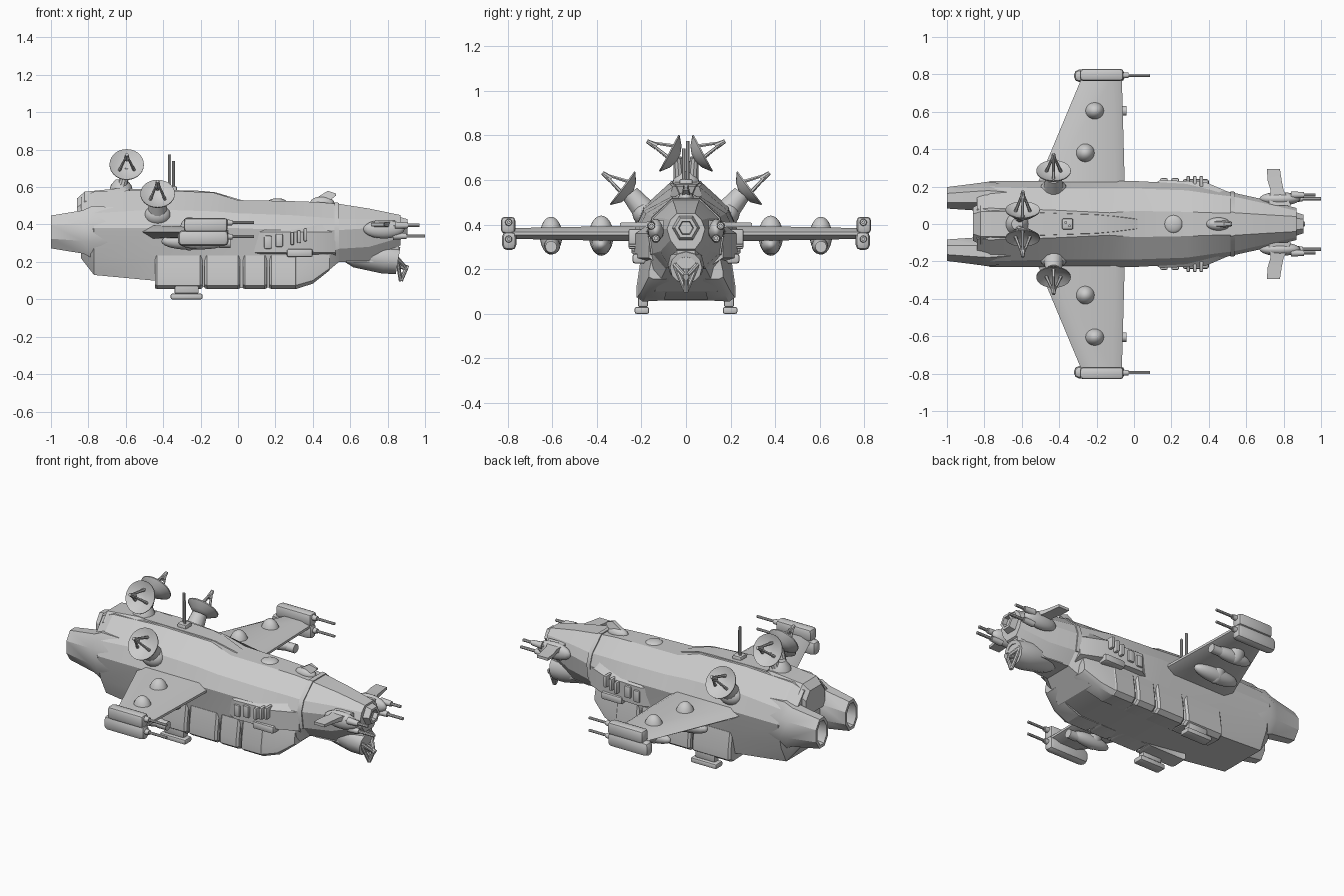
import bpy, bmesh, math
from mathutils import Vector

if "Cube" in bpy.data.objects:
    bpy.data.objects.remove(bpy.data.objects["Cube"])


def finish(name, bm, mirror=False, angle=32):
    bmesh.ops.recalc_face_normals(bm, faces=bm.faces)
    me = bpy.data.meshes.new(name)
    bm.to_mesh(me)
    bm.free()
    me.shade_smooth()
    me.set_sharp_from_angle(angle=math.radians(angle))
    ob = bpy.data.objects.new(name, me)
    bpy.context.collection.objects.link(ob)
    if mirror:
        m = ob.modifiers.new("mirror", 'MIRROR')
        m.use_axis = (False, True, False)
    return ob


def loft(name, rings, mirror=False, angle=32):
    bm = bmesh.new()
    rows = [[bm.verts.new(p) for p in r] for r in rings]
    n = len(rows[0])
    for a, b in zip(rows, rows[1:]):
        for i in range(n):
            j = (i + 1) % n
            bm.faces.new((a[i], a[j], b[j], b[i]))
    bm.faces.new(rows[0])
    bm.faces.new(rows[-1][::-1])
    return finish(name, bm, mirror, angle)


def revolve(name, profile, origin, axis, mirror=False, sides=20):
    """profile: (distance along axis, radius)"""
    q = Vector(axis).to_track_quat('Z', 'Y')
    o = Vector(origin)
    rings = []
    for t, r in profile:
        rings.append([o + q @ Vector((r * math.cos(k), r * math.sin(k), t))
                      for k in [2 * math.pi * i / sides for i in range(sides)]])
    return loft(name, rings, mirror)


def rod(name, a, b, r1, r2=None, mirror=False, sides=8):
    d = Vector(b) - Vector(a)
    return revolve(name, [(0, r1), (d.length, r2 or r1)], a, d, mirror, sides)


def box(name, lo, hi, bevel=0.01, mirror=False):
    bm = bmesh.new()
    bmesh.ops.create_cube(bm, size=1)
    for v in bm.verts:
        v.co = [(l + h) / 2 + c * (h - l) for l, h, c in zip(lo, hi, v.co)]
    if bevel:
        bmesh.ops.bevel(bm, geom=bm.edges[:], offset=bevel, segments=2, affect='EDGES', profile=0.5)
    return finish(name, bm, mirror)


def blob(name, c, s, mirror=False):
    bm = bmesh.new()
    bmesh.ops.create_uvsphere(bm, u_segments=20, v_segments=12, radius=1)
    for v in bm.verts:
        v.co = [a + b * k for a, b, k in zip(c, s, v.co)]
    return finish(name, bm, mirror, 60)


# Main hull: x, then five half-width / height pairs from top to bottom
hull = [
    (-.84, .08, .545, .16, .45, .18, .38, .16, .28, .12, .22),
    (-.77, .085, .575, .20, .46, .23, .38, .20, .23, .15, .13),
    (-.45, .075, .585, .19, .48, .23, .38, .20, .22, .17, .10),
    (-.13, .06, .57, .19, .47, .23, .38, .20, .22, .18, .06),
    (.0, .07, .53, .19, .46, .23, .38, .20, .22, .18, .06),
    (.28, .065, .525, .18, .45, .215, .37, .20, .22, .18, .065),
    (.42, .06, .52, .16, .44, .19, .37, .17, .22, .14, .10),
    (.54, .06, .51, .145, .43, .165, .37, .15, .27, .09, .20),
    (.70, .05, .485, .11, .43, .13, .38, .115, .28, .07, .20),
    (.87, .04, .45, .07, .42, .085, .38, .07, .33, .04, .29),
]
rings = []
for x, *p in hull:
    half = list(zip(p[::2], p[1::2]))
    rings.append([(x, y, z) for y, z in half] + [(x, -y, z) for y, z in reversed(half)])
loft("hull", rings, angle=20)

# Raised tail block, spine and nose collar
loft("tail_block", [[(x, y, z) for y, z in ((-w, .40), (-w, h - .05), (-w * .6, h), (w * .6, h), (w, h - .05), (w, .40))]
                    for x, w, h in ((-.86, .09, .54), (-.82, .11, .575), (-.62, .11, .595), (-.56, .08, .58))])
loft("spine", [[(x, -w, .5), (x, -w * .7, h), (x, w * .7, h), (x, w, .5)]
               for x, w, h in ((-.58, .09, .59), (-.2, .07, .58), (-.12, .06, .572), (.02, .035, .53))])
loft("nose_collar", [[(x, y * s, .37 + (z - .37) * s) for y, z in
                      ((.06, .51), (.145, .43), (.165, .37), (.15, .27), (-.15, .27), (-.165, .37), (-.145, .43), (-.06, .51))]
                     for x, s in ((.515, 1.06), (.54, 1.04))])
revolve("nose_port", [(0, .065), (.045, .05), (.045, .034), (.02, .03)], (.86, 0, .385), (1, 0, 0), sides=6)

# Twin engines with hollow nozzles
eng = []
for x, y, ry, rz in ((-.62, .14, .07, .14), (-.78, .145, .088, .15), (-.83, .145, .08, .125), (-1, .14, .062, .095),
                     (-1, .14, .045, .075), (-.92, .14, .035, .06)):
    eng.append([(x, y + ry * math.cos(a), .36 + rz * math.sin(a))
                for a in [math.pi / 8 + i * math.pi / 4 for i in range(8)]])
loft("engine", eng, True)

# Cargo pods along the lower sides
sec = [(.10, .06), (.195, .055), (.222, .075), (.222, .12), (.205, .235), (.10, .235)]
for x0, x1 in ((-.445, -.19), (-.178, .012), (.026, .155), (.168, .32)):
    loft("cargo_pod", [[(x, y * s, .145 + (z - .145) * s) for y, z in sec]
                       for x, s in ((x0, .95), (x0 + .012, 1), (x1 - .012, 1), (x1, .95))], True)
loft("pod_nose", [[(x, y * s, c + (z - .145) * k) for y, z in sec]
                  for x, s, c, k in ((.31, .98, .145, 1), (.40, .9, .16, .85), (.49, .75, .2, .5))], True)

# Landing feet
box("landing_strut", (-.34, .17, .03), (-.21, .215, .10), .008, True)
box("landing_foot", (-.36, .165, 0), (-.19, .23, .03), .008, True)

# Wings
loft("wing", [[(a, y, .36), (a + .06, y, .36 + t), (b - .05, y, .36 + t), (b, y, .367), (b, y, .353),
               (b - .05, y, .36 - t), (a + .06, y, .36 - t)]
              for y, a, b, t in ((.15, -.54, -.045, .035), (.23, -.51, -.05, .035), (.78, -.28, -.065, .024))], True)

# Wing domes, underwing pods and wing-tip gun pods
blob("inner_wing_dome", (-.26, .38, .35), (.055, .055, .09), True)
blob("outer_wing_dome", (-.21, .605, .35), (.055, .05, .085), True)
blob("underwing_pod", (-.19, .60, .305), (.13, .036, .038), True)
rod("pod_lens", (-.10, .605, .30), (-.04, .605, .30), .026, mirror=True, sides=12)
blob("inner_underwing_pod", (-.26, .38, .31), (.15, .045, .045), True)
box("tip_pod_upper", (-.29, .765, .36), (-.055, .83, .435), .018, True)
box("tip_pod_lower", (-.32, .76, .285), (-.05, .825, .37), .025, True)
for z in (.41, .335):
    rod("tip_barrel", (-.1, .795, z), (.085, .795, z), .008, mirror=True)
    rod("tip_barrel_sleeve", (-.1, .795, z), (-.03, .795, z), .02, .014, True, 12)


# Dish antennas with tripod feeds
def dish(name, c, n):
    c, n = Vector(c), Vector(n).normalized()
    side = Vector((1, 0, 0))
    up = n.cross(side)
    revolve(name, [(-.035, .02), (-.022, .055), (.008, .092), (.014, .092), (-.006, .055), (-.016, .012)],
            c, n, True, 28)
    tip = c + n * .115
    for a in (.5, 2.6, 4.7):
        rod(name + "_feed_leg", c + (side * math.cos(a) + up * math.sin(a)) * .045 - n * .01, tip, .009, .006, True, 6)
    rod(name + "_feed_tip", c + n * .075, c + n * .125, .016, .009, True)
    return c - n * .03


back = dish("upper_dish", (-.595, .065, .715), (0, .88, .47))
rod("upper_dish_arm", (-.62, .03, .60), back, .026, .02, True, 10)
revolve("dish_base", [(0, .065), (.04, .055), (.07, .03)], (-.625, 0, .57), (0, 0, 1))
back = dish("side_dish", (-.43, .275, .557), (0, .8, .6))
rod("side_dish_arm", (-.43, .16, .43), back, .06, .042, True, 14)
blob("side_dish_socket", (-.43, .19, .45), (.07, .05, .055), True)

# Mast antennas and roof details
rod("mast", (-.365, .008, .56), (-.365, .008, .775), .008)
rod("mast_short", (-.345, -.01, .56), (-.345, -.01, .74), .007)
box("mast_base", (-.385, -.03, .56), (-.325, .03, .605))
blob("roof_dome", (.21, 0, .52), (.05, .05, .02))
blob("roof_turret", (.45, 0, .515), (.065, .035, .035))
loft("roof_fin", [[(x, -w, z), (x, w, z), (x, w * .5, h), (x, -w * .5, h)]
                  for x, w, z, h in ((.40, .02, .51, .53), (.48, .022, .52, .58), (.525, .01, .555, .565))])

# Side machinery between pods and nose
loft("side_fairing", [[(x, .12, .22), (x, y, .25), (x, y, .36), (x, .12, .44)]
                      for x, y in ((.08, .20), (.14, .235), (.38, .225), (.52, .165))], True)
for i, x in enumerate((.14, .20, .28, .315, .35)):
    w = .04 if i < 2 else .02
    box("side_vent", (x, .18, .27 + .01 * i), (x + w, .245 + (.012 if i > 1 else 0), .34 + .01 * i), .007, True)
box("side_hatch", (.26, .17, .225), (.40, .24, .27), .012, True)

# Nose winglets and twin guns
loft("nose_winglet", [[(a, y, .40 - t), (b, y, .40 - t), (b, y, .40 + t), (a, y, .40 + t)]
                      for y, a, b, t in ((.10, .72, .84, .02), (.18, .73, .80, .012), (.23, .715, .79, .01), (.295, .71, .78, .008))], True)
blob("nose_gun_body", (.78, .135, .375), (.11, .036, .05), True)
rod("nose_barrel_upper", (.80, .155, .395), (.97, .155, .395), .009, mirror=True)
rod("nose_barrel_lower", (.80, .135, .338), (1.0, .135, .338), .009, mirror=True)
for a, b in (((.84, .155, .395), (.91, .155, .395)), ((.83, .135, .338), (.90, .135, .338))):
    rod("barrel_sleeve", a, b, .02, .015, True, 12)

# Chin turret with tripod sensor
revolve("chin_turret", [(0, .05), (.06, .075), (.22, .082), (.29, .072), (.29, .05), (.27, .045)],
        (.57, 0, .255), (1, 0, -.17), sides=12)
loft("chin_mount", [[(x, -w, .2), (x, w, .2), (x, w * .8, .36), (x, -w * .8, .36)]
                    for x, w in ((.58, .09), (.82, .06), (.86, .045))])
tip = (.90, 0, .165)
for p in ((.85, .05, .22), (.85, -.05, .22), (.87, 0, .10)):
    rod("sensor_leg", p, tip, .012, .01)
for s in (-1, 1):
    rod("sensor_brace", (.85, .05 * s, .22), (.87, 0, .10), .011)
rod("sensor_tip", (.84, 0, .19), (.91, 0, .165), .018, .014)
